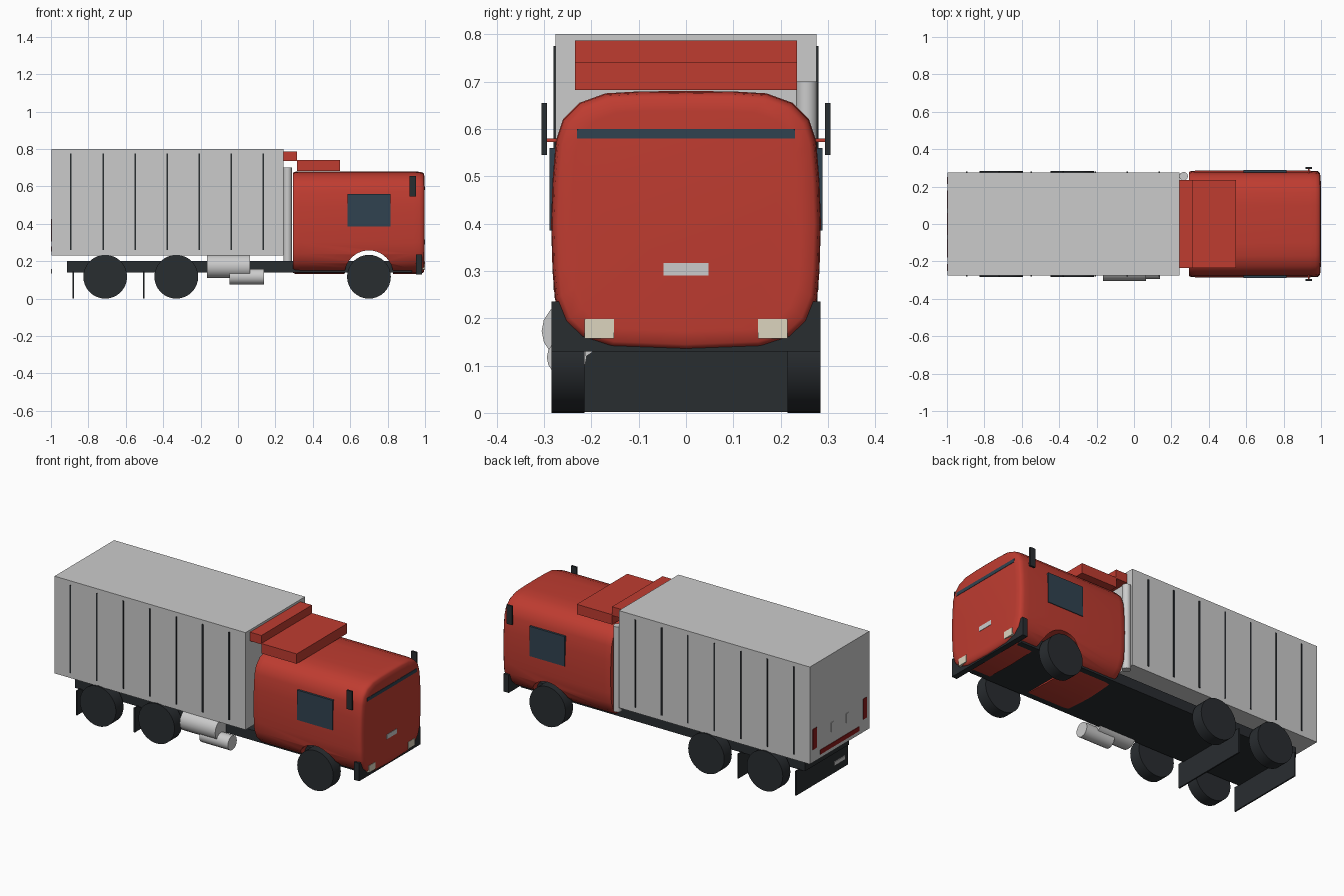
import bpy, bmesh, math
from mathutils import Vector

if "Cube" in bpy.data.objects:
    bpy.data.objects.remove(bpy.data.objects["Cube"])


def material(name, rgb):
    m = bpy.data.materials.new(name)
    m.diffuse_color = (*rgb, 1)
    m.use_nodes = True
    m.node_tree.nodes["Principled BSDF"].inputs["Base Color"].default_value = m.diffuse_color
    return m


RED = material("red_paint", (0.52, 0.045, 0.03))
DARK = material("dark_rubber", (0.022, 0.026, 0.03))
GLASS = material("glass", (0.03, 0.055, 0.08))
CREAM = material("lamp", (0.72, 0.66, 0.52))
TAIL = material("tail_red", (0.25, 0.01, 0.01))


def finish(name, bm, mat):
    bmesh.ops.recalc_face_normals(bm, faces=bm.faces)
    me = bpy.data.meshes.new(name)
    bm.to_mesh(me)
    bm.free()
    ob = bpy.data.objects.new(name, me)
    bpy.context.collection.objects.link(ob)
    if mat:
        me.materials.append(mat)
    return ob


def smooth(ob, deg=35):
    bpy.ops.object.select_all(action='DESELECT')
    ob.select_set(True)
    bpy.context.view_layer.objects.active = ob
    bpy.ops.object.shade_smooth_by_angle(angle=math.radians(deg))


def box(name, x, y, z, mat=None):
    bm = bmesh.new()
    bmesh.ops.create_cube(bm, size=1)
    for v in bm.verts:
        v.co = Vector([a + (b - a) * (c + 0.5) for (a, b), c in zip((x, y, z), v.co)])
    return finish(name, bm, mat)


def pair(name, x, y, z, mat=None):
    # same box on both sides of the truck
    box(name + "_left", x, y, z, mat)
    box(name + "_right", x, (-y[1], -y[0]), z, mat)


def cylinder(name, centre, r, length, axis, mat=None, sides=32):
    bm = bmesh.new()
    bmesh.ops.create_cone(bm, cap_ends=True, segments=sides, radius1=r, radius2=r, depth=length)
    q = Vector((0, 0, 1)).rotation_difference(Vector(axis))
    for v in bm.verts:
        v.co = q @ v.co + Vector(centre)
    ob = finish(name, bm, mat)
    smooth(ob)
    return ob


# cab: rounded cross-section lofted along x
half = [(0, .68), (.1, .679), (.17, .675), (.225, .655), (.26, .62), (.275, .575), (.282, .49),
        (.285, .4), (.282, .3), (.277, .24), (.257, .19), (.222, .157), (.16, .137), (0, .131)]
profile = half + [(-y, z) for y, z in reversed(half[1:-1])]
bm = bmesh.new()
rings = []
for x, s in [(.295, .975), (.305, .993), (.33, 1), (.94, 1), (.97, .993), (.987, .98), (.995, .95), (.998, .85)]:
    rings.append([bm.verts.new((x, y * s, .405 + (z - .405) * s)) for y, z in profile])
for a, b in zip(rings, rings[1:]):
    for i in range(len(a)):
        j = (i + 1) % len(a)
        bm.faces.new((a[i], a[j], b[j], b[i]))
bm.faces.new(rings[0])
bm.faces.new(rings[-1])
cab = finish("cab", bm, RED)

# wheel arch cut through the cab
cutter = cylinder("arch_cutter", (.70, 0, .128), .13, 1, (0, 1, 0), RED, 40)
cut = cab.modifiers.new("arch", 'BOOLEAN')
cut.object = cutter
cut.operation = 'DIFFERENCE'
cut.solver = 'EXACT'
bpy.context.view_layer.objects.active = cab
bpy.ops.object.modifier_apply(modifier="arch")
bpy.data.objects.remove(cutter)
smooth(cab, 40)

# cab details
pair("side_window", (.585, .815), (.276, .2885), (.385, .56), GLASS)
pair("mirror", (.917, .952), (.294, .305), (.545, .655), DARK)
pair("mirror_arm", (.93, .938), (.27, .296), (.572, .58), RED)
box("windshield_strip", (.98, 1), (-.23, .23), (.58, .6), GLASS)
box("front_plate", (.985, 1), (-.047, .047), (.29, .317))
pair("headlight", (.97, 1), (.152, .214), (.157, .198), CREAM)
box("front_bumper", (.952, .985), (-.284, .284), (.13, .235), DARK)
box("roof_deflector", (.315, .545), (-.234, .234), (.682, .74), RED)
box("upper_deflector", (.24, .316), (-.234, .234), (.735, .787), RED)

# chassis and mud flaps
box("chassis", (-.915, .93), (-.205, .205), (.14, .2), DARK)
for i, x in enumerate((-.88, -.505)):
    box(f"mud_flap_{i}", (x - .004, x + .004), (-.24, .24), (.002, .145), DARK)

# cargo box with side ribs
box("cargo_box", (-.997, .242), (-.276, .276), (.23, .8))
for i in range(7):
    x = -.893 + i * .1715
    pair(f"side_rib_{i}", (x - .004, x + .004), (.27, .2795), (.26, .775), DARK)

# rear lights, bar, handles and plate
pair("tail_light", (-1, -.99), (.215, .25), (.305, .425), TAIL)
box("rear_bar", (-1, -.99), (-.18, .18), (.252, .278), TAIL)
pair("door_handle", (-1, -.99), (.06, .082), (.345, .4))
box("rear_plate", (-1, -.994), (-.05, .05), (.135, .158))

# wheels
for i, x in enumerate((.70, -.33, -.71)):
    for side, y in (("left", .249), ("right", -.249)):
        cylinder(f"wheel_{i}_{side}", (x, y, .117), .117, .07, (0, 1, 0), DARK)

# tanks and exhaust stack
cylinder("fuel_tank", (-.05, -.242, .173), .063, .23, (1, 0, 0), None, 16)
cylinder("air_tank", (.047, -.252, .117), .042, .185, (1, 0, 0), None, 16)
cylinder("exhaust_stack", (.265, .255, .45), .023, .5, (0, 0, 1), None, 16)
